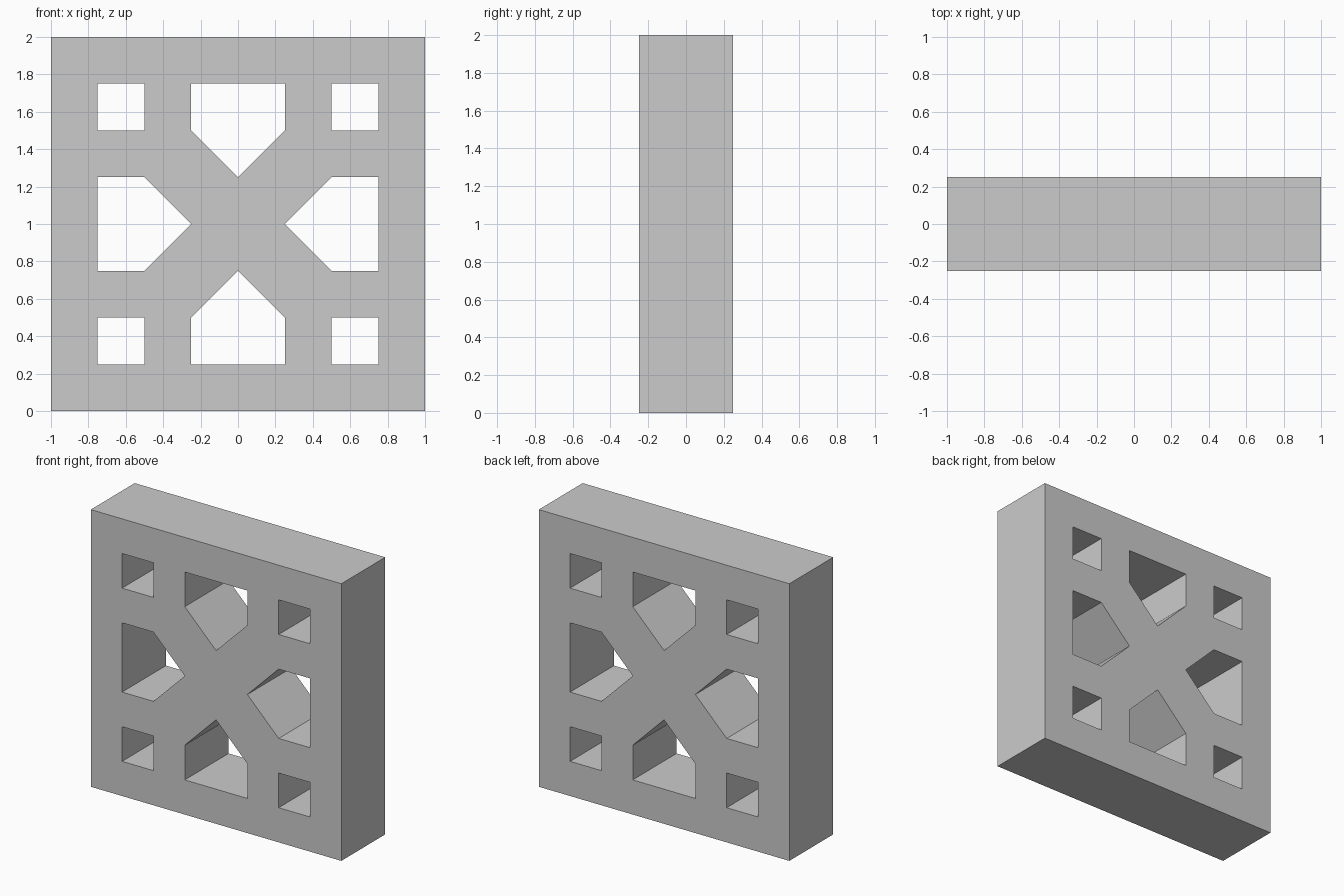
import bpy
import bmesh
from math import pi
from mathutils import Matrix

if "Cube" in bpy.data.objects:
    bpy.data.objects.remove(bpy.data.objects["Cube"])

HALF_DEPTH = 0.25

# Profiles around the panel centre (x, z); each opening repeats every quarter turn
outline = [(-1, -1), (1, -1), (1, 1), (-1, 1)]
corner_hole = [(0.5, 0.5), (0.75, 0.5), (0.75, 0.75), (0.5, 0.75)]
arrow_hole = [(0, 0.25), (0.25, 0.5), (0.25, 0.75), (-0.25, 0.75), (-0.25, 0.5)]


def quarter_turns(points, turns):
    for _ in range(turns):
        points = [(-y, x) for x, y in points]
    return points


def add_loop(curve, points):
    spline = curve.splines.new('POLY')
    spline.points.add(len(points) - 1)
    for p, (x, y) in zip(spline.points, points):
        p.co = (x, y, 0, 1)
    spline.use_cyclic_u = True


# Filled 2D profile with openings, extruded to the panel thickness
curve = bpy.data.curves.new("lattice_block", 'CURVE')
curve.dimensions = '2D'
curve.fill_mode = 'BOTH'
curve.extrude = HALF_DEPTH
add_loop(curve, outline)
for i in range(4):
    add_loop(curve, quarter_turns(corner_hole, i))
    add_loop(curve, quarter_turns(arrow_hole, i))

block = bpy.data.objects.new("lattice_block", curve)
bpy.context.collection.objects.link(block)
bpy.context.view_layer.objects.active = block
block.select_set(True)
bpy.ops.object.convert(target='MESH')
block = bpy.context.object

# Stand the panel upright on the floor and weld it into one solid
mesh = block.data
bm = bmesh.new()
bm.from_mesh(mesh)
bmesh.ops.transform(bm, verts=bm.verts,
                    matrix=Matrix.Translation((0, 0, 1)) @ Matrix.Rotation(pi / 2, 4, 'X'))
bmesh.ops.remove_doubles(bm, verts=bm.verts, dist=0.0001)
bmesh.ops.recalc_face_normals(bm, faces=bm.faces)
for f in bm.faces:
    f.smooth = False
bm.to_mesh(mesh)
bm.free()
